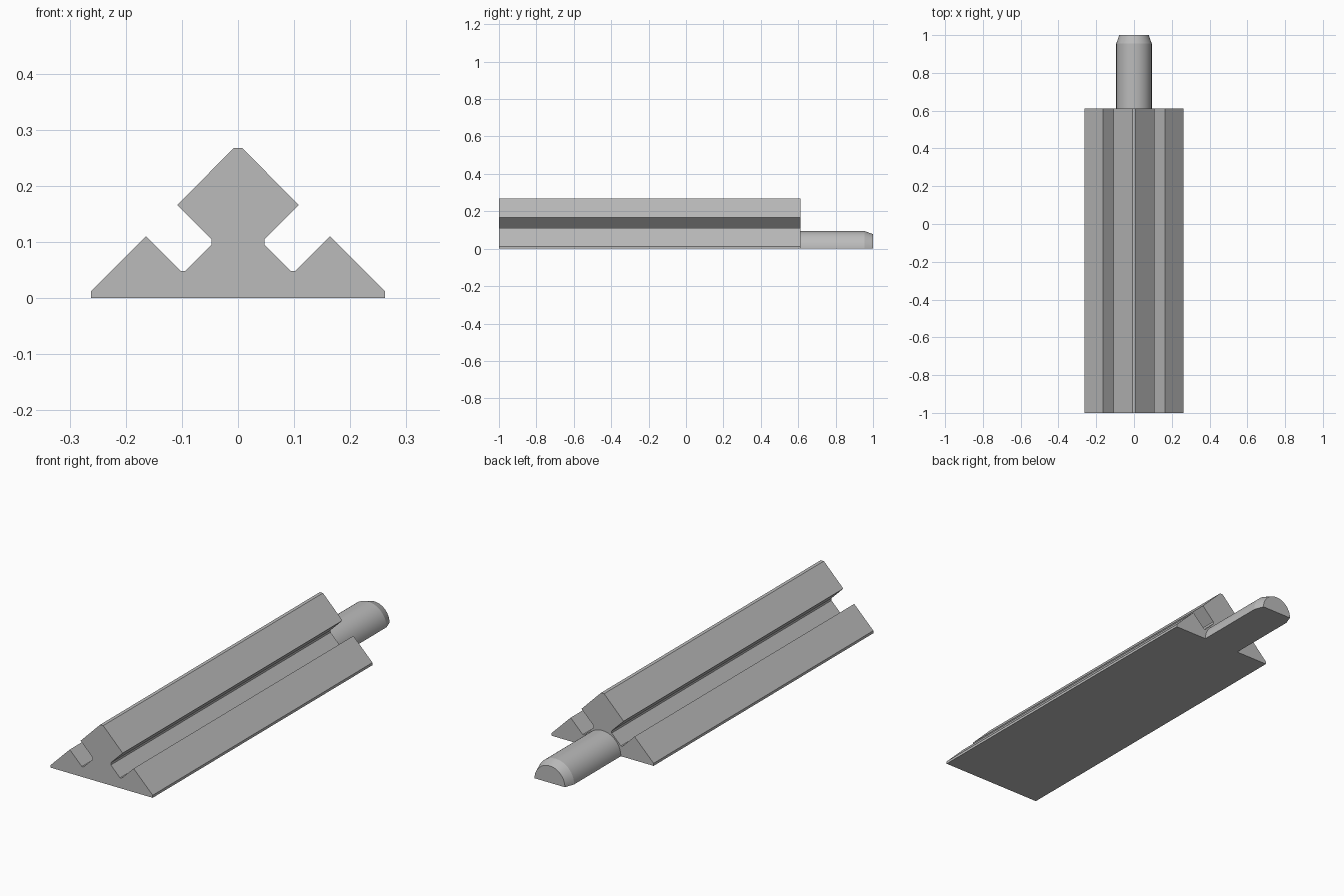
import bpy, bmesh
from math import sin, cos, pi, radians

cube = bpy.data.objects.get("Cube")
if cube:
    bpy.data.objects.remove(cube, do_unlink=True)

grey = bpy.data.materials.new("plain_grey")
grey.use_nodes = True
colour = (0.5, 0.5, 0.5, 1)
grey.diffuse_color = colour
grey.node_tree.nodes["Principled BSDF"].inputs["Base Color"].default_value = colour


def loft(name, sections):
    """Skin matching (x, z) outlines placed at successive y positions."""
    bm = bmesh.new()
    rings = [[bm.verts.new((x, y, z)) for x, z in outline] for y, outline in sections]
    n = len(rings[0])
    for a, b in zip(rings, rings[1:]):
        for i in range(n):
            j = (i + 1) % n
            bm.faces.new((a[i], a[j], b[j], b[i]))
    bm.faces.new(rings[0])
    bm.faces.new(rings[-1])
    bmesh.ops.recalc_face_normals(bm, faces=bm.faces)
    mesh = bpy.data.meshes.new(name)
    bm.to_mesh(mesh)
    bm.free()
    mesh.materials.append(grey)
    obj = bpy.data.objects.new(name, mesh)
    bpy.context.collection.objects.link(obj)
    return obj


def half_round(radius, segments=32):
    return [(radius * cos(pi * i / segments), radius * sin(pi * i / segments))
            for i in range(segments + 1)]


# Extruded rail with two V grooves and a diamond-shaped head
half = [(0.262, 0), (0.262, 0.012), (0.164, 0.11), (0.102, 0.048), (0.094, 0.048),
        (0.047, 0.095), (0.047, 0.105), (0.108, 0.166), (0.008, 0.267)]
profile = half + [(-x, z) for x, z in reversed(half)]
loft("grooved_rail", [(-1, profile), (0.612, profile)])

# Half-round peg with a chamfered tip, flat side down
peg = loft("half_round_peg", [(0.612, half_round(0.094)), (0.955, half_round(0.094)),
                              (1, half_round(0.078))])
bpy.ops.object.select_all(action="DESELECT")
peg.select_set(True)
bpy.context.view_layer.objects.active = peg
bpy.ops.object.shade_smooth_by_angle(angle=radians(15))
